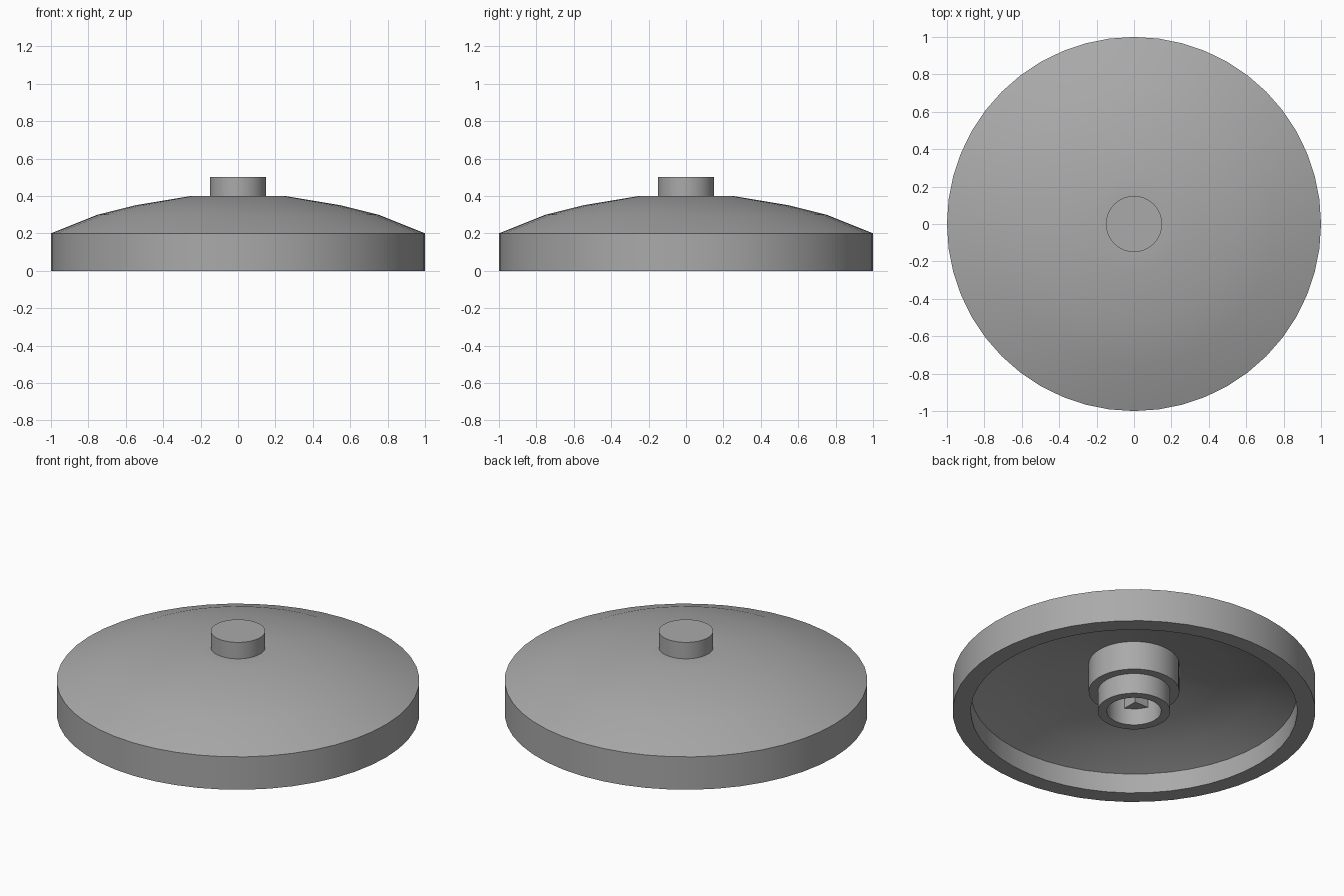
import bpy
import bmesh
from math import sin, cos, pi, radians

cube = bpy.data.objects.get("Cube")
if cube:
    bpy.data.objects.remove(cube, do_unlink=True)

SEGMENTS = 48

grey = bpy.data.materials.new("mid grey")
grey.use_nodes = True
colour = (0.4, 0.4, 0.4, 1)
grey.diffuse_color = colour
grey.node_tree.nodes["Principled BSDF"].inputs["Base Color"].default_value = colour


def finish(name, bm):
    mesh = bpy.data.meshes.new(name)
    bm.to_mesh(mesh)
    bm.free()
    mesh.materials.append(grey)
    obj = bpy.data.objects.new(name, mesh)
    bpy.context.collection.objects.link(obj)
    bpy.ops.object.select_all(action="DESELECT")
    obj.select_set(True)
    bpy.context.view_layer.objects.active = obj
    bpy.ops.object.shade_smooth_by_angle(angle=radians(30))
    return obj


def lathe(name, profile):
    """Revolve (radius, height) points listed from the top, around the outside, to the underside."""
    bm = bmesh.new()
    rings = []
    for i in range(SEGMENTS):
        a = 2 * pi * i / SEGMENTS
        rings.append([bm.verts.new((r * cos(a), r * sin(a), z)) for r, z in profile])
    for i in range(SEGMENTS):
        here, after = rings[i], rings[(i + 1) % SEGMENTS]
        for j in range(len(profile) - 1):
            bm.faces.new((here[j], here[j + 1], after[j + 1], after[j]))
    bmesh.ops.remove_doubles(bm, verts=bm.verts, dist=0.0001)
    return finish(name, bm)


# Domed shell with its upright rim and hollow underside
lathe("dish_shell", [
    (0.15, 0.4), (0.25, 0.4), (0.55, 0.35), (0.75, 0.3), (1, 0.2), (1, 0),
    (0.9, 0), (0.9, 0.12), (0.72, 0.2), (0.53, 0.25), (0.25, 0.3)])

# Peg on top
lathe("top_stud", [(0, 0.5), (0.15, 0.5), (0.15, 0.4)])

# Stepped tube underneath with a blind hole
lathe("hub_tube", [
    (0.25, 0.3), (0.25, 0.125), (0.2, 0.125), (0.2, 0),
    (0.15, 0), (0.15, 0.4), (0, 0.4)])

# Four corner fillers that make the hole cross-shaped above its mouth
bm = bmesh.new()
for quarter in range(4):
    turn = quarter * pi / 2
    reach = (0.15 ** 2 - 0.05 ** 2) ** 0.5
    diagonal = 0.15 * 0.5 ** 0.5
    outline = [(0.05, 0.05), (reach, 0.05), (diagonal, diagonal), (0.05, reach)]
    base = bm.faces.new([
        bm.verts.new((x * cos(turn) - y * sin(turn), x * sin(turn) + y * cos(turn), 0.1))
        for x, y in outline])
    top = bmesh.ops.extrude_face_region(bm, geom=[base])
    verts = [v for v in top["geom"] if isinstance(v, bmesh.types.BMVert)]
    bmesh.ops.translate(bm, verts=verts, vec=(0, 0, 0.3))
bmesh.ops.recalc_face_normals(bm, faces=bm.faces)
finish("axle_hole_corners", bm)
